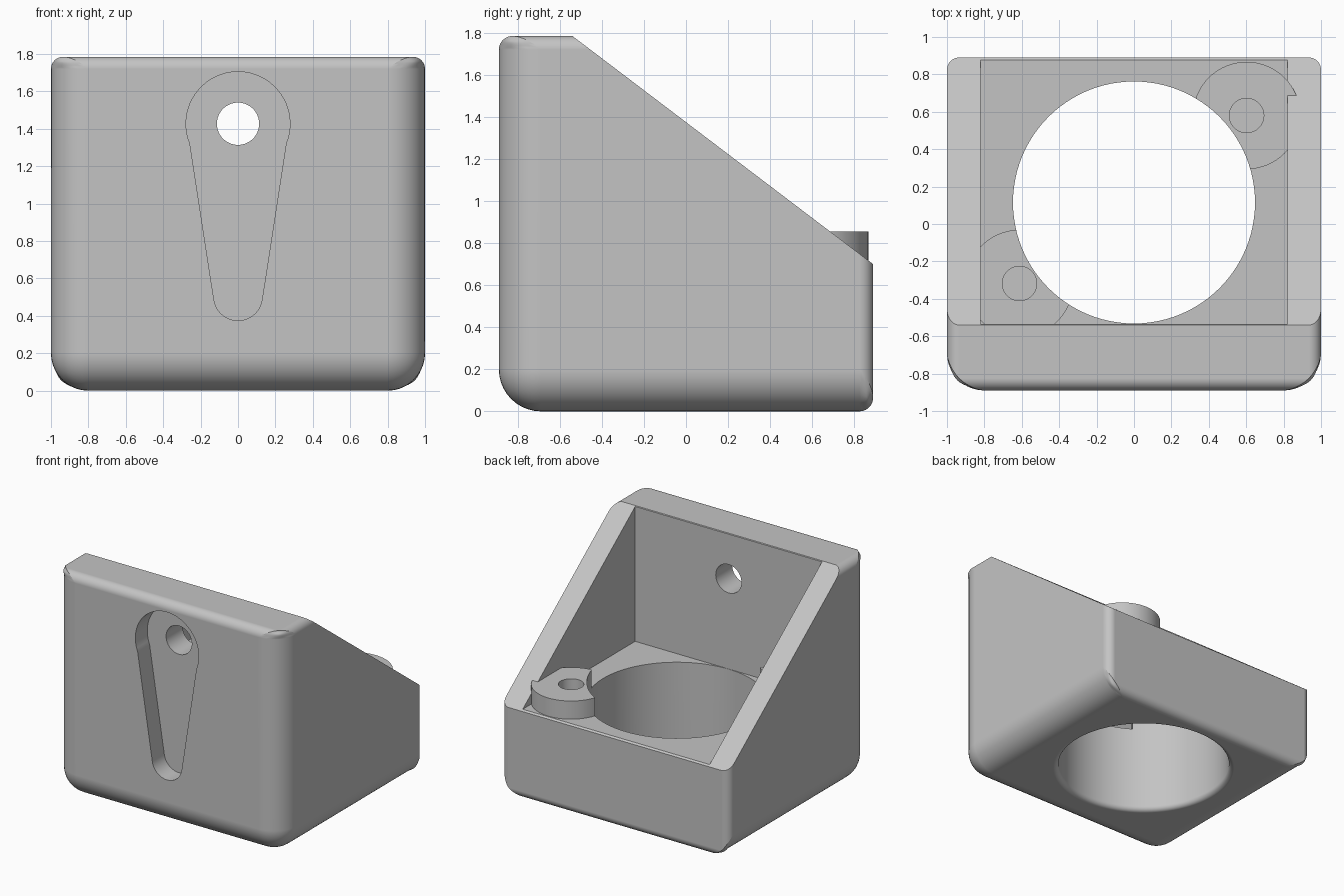
import bpy, bmesh, math
from mathutils import Vector

if "Cube" in bpy.data.objects:
    bpy.data.objects.remove(bpy.data.objects["Cube"], do_unlink=True)

grey = bpy.data.materials.new("plain_grey")
grey.use_nodes = True
tone = (0.55, 0.55, 0.55, 1)
grey.diffuse_color = tone
grey.node_tree.nodes["Principled BSDF"].inputs["Base Color"].default_value = tone


def finish(name, bm):
    bmesh.ops.recalc_face_normals(bm, faces=bm.faces)
    mesh = bpy.data.meshes.new(name)
    bm.to_mesh(mesh)
    bm.free()
    mesh.materials.append(grey)
    ob = bpy.data.objects.new(name, mesh)
    bpy.context.scene.collection.objects.link(ob)
    return ob


def prism(name, outline, direction):
    """Extrude a closed outline along a direction."""
    bm = bmesh.new()
    face = bm.faces.new([bm.verts.new(p) for p in outline])
    new = bmesh.ops.extrude_face_region(bm, geom=[face])["geom"]
    verts = [v for v in new if isinstance(v, bmesh.types.BMVert)]
    bmesh.ops.translate(bm, verts=verts, vec=direction)
    return finish(name, bm)


def arc(cx, cy, r, start=0, end=360, steps=64):
    """Points on an arc; a full circle omits the repeated end."""
    n = steps if end - start >= 360 else steps - 1
    angles = [math.radians(start + (end - start) * i / n) for i in range(steps)]
    return [(cx + r * math.cos(a), cy + r * math.sin(a)) for a in angles]


def upright(name, x, y, r, z0, z1):
    return prism(name, [(px, py, z0) for px, py in arc(x, y, r)], (0, 0, z1 - z0))


def apply(ob, mod):
    bpy.context.view_layer.objects.active = ob
    bpy.ops.object.modifier_apply(modifier=mod.name)


def combine(ob, other, operation):
    mod = ob.modifiers.new("combine", "BOOLEAN")
    mod.operation = operation
    mod.solver = "EXACT"
    mod.object = other
    apply(ob, mod)
    bpy.data.objects.remove(other, do_unlink=True)


# Main block: wide rounding at the front and bottom, narrow elsewhere
HY, TOP, WIDE, NARROW = 0.89, 1.785, 0.2, 0.065
bm = bmesh.new()
bmesh.ops.create_cube(bm, size=2)
for v in bm.verts:
    v.co.y *= HY
    v.co.z = TOP if v.co.z > 0 else 0
weight = bm.edges.layers.float.new("bevel_weight_edge")
for e in bm.edges:
    mid = (e.verts[0].co + e.verts[1].co) / 2
    at_back, at_top = mid.y > 0.5, mid.z > TOP - 0.1
    e[weight] = NARROW / WIDE if at_back or at_top else 1
body = finish("housing", bm)
bevel = body.modifiers.new("rounding", "BEVEL")
bevel.limit_method = "WEIGHT"
bevel.width = WIDE
bevel.segments = 10
apply(body, bevel)

# Sloping cut from the top down to the back
edge_a, edge_b = Vector((-1.2, -0.54, TOP)), Vector((-1.2, HY, 0.70))
run = (edge_b - edge_a) * 0.25
p, q = edge_a - run, edge_b + run
slope = prism("slope_cutter", [p, q, (-1.2, q.y, 2.5), (-1.2, p.y, 2.5)], (2.4, 0, 0))
combine(body, slope, "DIFFERENCE")

# Open tray behind the front wall
FLOOR, WALL_Y, INNER = 0.711, -0.534, 0.82
tray = prism("tray_cutter", [(-INNER, WALL_Y, FLOOR), (INNER, WALL_Y, FLOOR),
                             (INNER, 1.2, FLOOR), (-INNER, 1.2, FLOOR)], (0, 0, 2))
combine(body, tray, "DIFFERENCE")

# Two screw bosses in opposite corners
bosses = [(0.602, 0.58), (-0.612, -0.318)]
for x, y in bosses:
    combine(body, upright("boss", x, y, 0.287, 0.6, 0.855), "UNION")

# Round well through the floor, with a softened lower rim
R, F, WELL_Y = 0.647, 0.04, 0.115
profile = [(0, -0.1), (R + F, -0.1)]
profile += arc(R + F, F, F, 270, 180, 7)
profile += [(R, 1.2), (0, 1.2)]
bm = bmesh.new()
verts = [bm.verts.new((r, WELL_Y, z)) for r, z in profile]
edges = [bm.edges.new(pair) for pair in zip(verts, verts[1:])]
bmesh.ops.spin(bm, geom=verts + edges, cent=(0, WELL_Y, 0), axis=(0, 0, 1),
               angle=math.tau, steps=96, use_merge=False)
bmesh.ops.remove_doubles(bm, verts=bm.verts, dist=0.0005)
combine(body, finish("well_cutter", bm), "DIFFERENCE")

# Blind screw holes
for x, y in bosses:
    combine(body, upright("screw_cutter", x, y, 0.092, 0.45, 1.0), "DIFFERENCE")

# Tapered hanging recess and its through hole in the front wall
HANG_Z = 1.427
outline = arc(0, HANG_Z, 0.278, -22, 202, 40) + arc(0, 0.505, 0.13, 188, 352, 24)
recess = prism("recess_cutter", [(x, -1.2, z) for x, z in outline], (0, 1.2 - HY + 0.15, 0))
combine(body, recess, "DIFFERENCE")
hole = prism("hole_cutter", [(x, -1.2, z) for x, z in arc(0, HANG_Z, 0.113)], (0, 1, 0))
combine(body, hole, "DIFFERENCE")

# Smooth the rounded areas and keep the flats flat
bpy.ops.object.select_all(action="DESELECT")
body.select_set(True)
bpy.context.view_layer.objects.active = body
bpy.ops.object.shade_smooth_by_angle(angle=math.radians(25))
normals = body.modifiers.new("flat_faces", "WEIGHTED_NORMAL")
normals.keep_sharp = True
